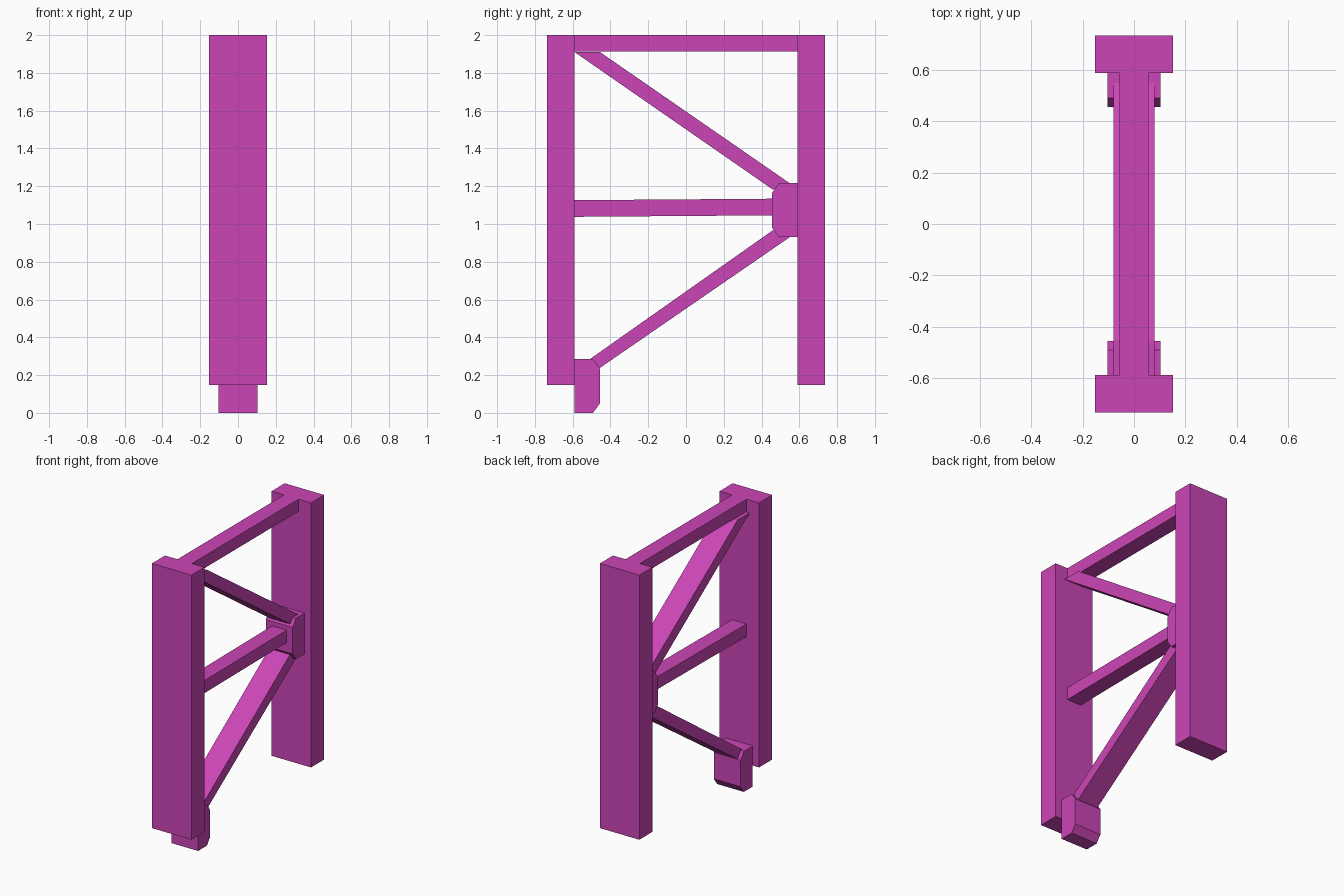
import bpy, bmesh

if "Cube" in bpy.data.objects:
    bpy.data.objects.remove(bpy.data.objects["Cube"])

mat = bpy.data.materials.new("magenta_paint")
mat.diffuse_color = (0.6, 0.06, 0.47, 1)
mat.use_nodes = True
mat.node_tree.nodes["Principled BSDF"].inputs["Base Color"].default_value = mat.diffuse_color


def prism(name, profile, half_width):
    """Extrude a (y, z) profile symmetrically along x."""
    bm = bmesh.new()
    face = bm.faces.new([bm.verts.new((-half_width, y, z)) for y, z in profile])
    ext = bmesh.ops.extrude_face_region(bm, geom=[face])
    verts = [v for v in ext["geom"] if isinstance(v, bmesh.types.BMVert)]
    bmesh.ops.translate(bm, verts=verts, vec=(2 * half_width, 0, 0))
    bmesh.ops.recalc_face_normals(bm, faces=bm.faces)
    mesh = bpy.data.meshes.new(name)
    bm.to_mesh(mesh)
    bm.free()
    mesh.materials.append(mat)
    obj = bpy.data.objects.new(name, mesh)
    bpy.context.collection.objects.link(obj)
    return obj


def bracket(name, side, z0, z1):
    """Connector block on a post's inner face, with its free corners cut."""
    profile = [(0.59, z0), (0.492, z0), (0.456, z0 + 0.05),
               (0.456, z1 - 0.05), (0.492, z1), (0.59, z1)]
    prism(name, [(side * y, z) for y, z in profile], 0.104)


# Two upright posts
for name, s in (("front_post", -1), ("back_post", 1)):
    prism(name, [(s * 0.59, 0.147), (s * 0.735, 0.147),
                 (s * 0.735, 2.0), (s * 0.59, 2.0)], 0.153)

# Horizontal rails
prism("top_rail", [(-0.59, 1.914), (0.59, 1.914), (0.59, 2.0), (-0.59, 2.0)], 0.056)
prism("middle_rail", [(-0.59, 1.038), (0.47, 1.046), (0.47, 1.134), (-0.59, 1.126)], 0.056)

# Diagonal braces
prism("upper_brace", [(-0.59, 1.91), (0.46, 1.182), (0.555, 1.212), (-0.455, 1.91)], 0.08)
prism("lower_brace", [(-0.51, 0.284), (-0.456, 0.238), (0.555, 0.934), (0.46, 0.967)], 0.08)

# Connector blocks
bracket("back_bracket", 1, 0.93, 1.216)
bracket("front_bracket", -1, 0.0, 0.285)
